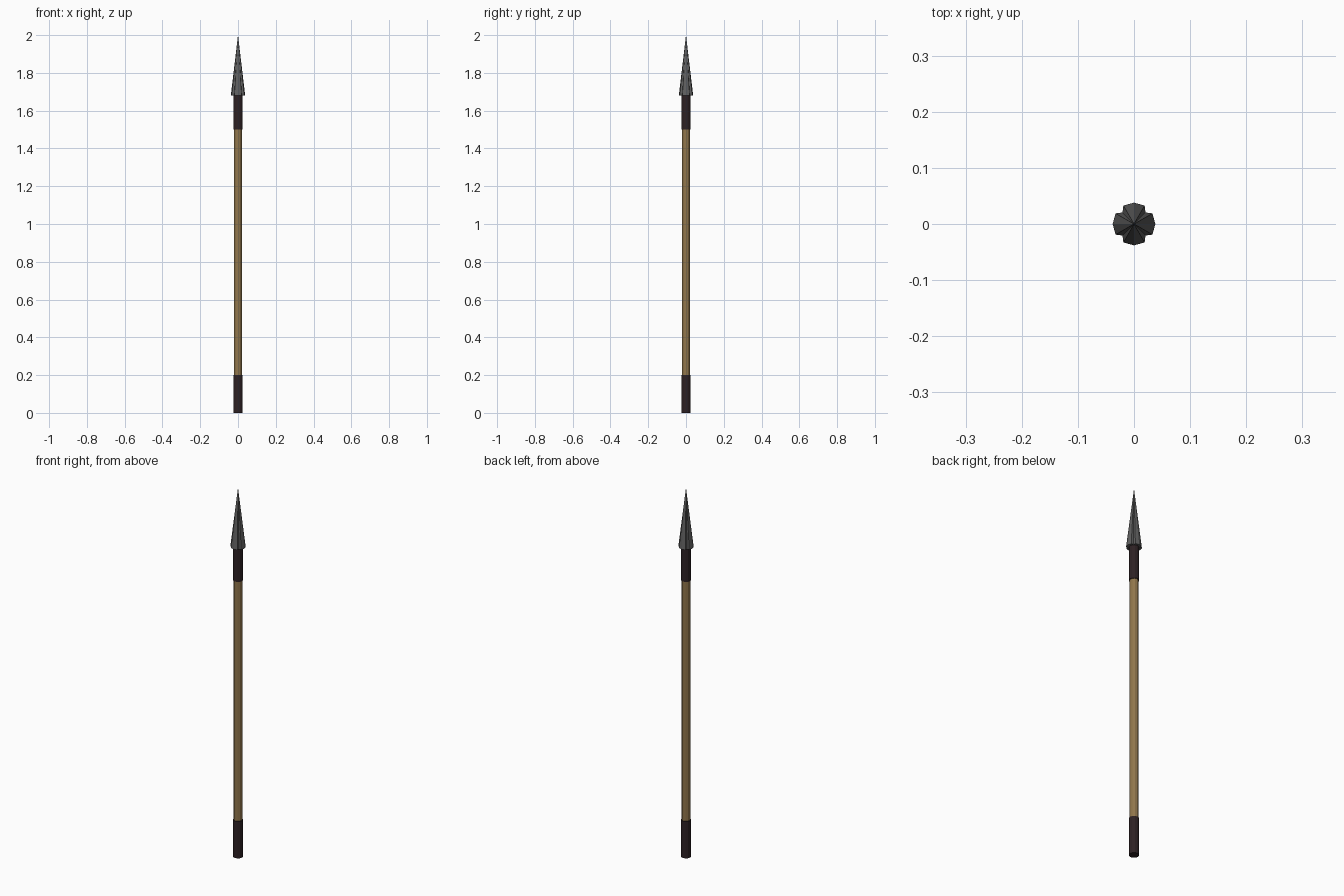
import bpy, bmesh, math

if "Cube" in bpy.data.objects:
    bpy.data.objects.remove(bpy.data.objects["Cube"])


def material(name, rgb):
    m = bpy.data.materials.new(name)
    m.diffuse_color = (*rgb, 1)
    m.use_nodes = True
    m.node_tree.nodes["Principled BSDF"].inputs["Base Color"].default_value = m.diffuse_color
    return m


wood = material("wood", (0.28, 0.18, 0.07))
leather = material("dark leather", (0.026, 0.015, 0.017))
steel = material("dark steel", (0.115, 0.115, 0.115))


def rod(name, radius, z0, z1, mat):
    bpy.ops.mesh.primitive_cylinder_add(vertices=12, radius=radius, depth=z1 - z0,
                                        location=(0, 0, (z0 + z1) / 2))
    ob = bpy.context.object
    ob.name = name
    ob.data.materials.append(mat)
    return ob


# Wooden shaft and the two wrapped grips
rod("shaft", 0.021, 0.1, 1.6, wood)
rod("butt_wrap", 0.025, 0.0, 0.2, leather)
rod("neck_wrap", 0.025, 1.5, 1.69, leather)

# Fluted spearhead: a cone with four grooves between rounded lobes
bm = bmesh.new()
ring = []
for k in range(4):
    for offset, r in ((-30, 0.038), (0, 0.038), (30, 0.038), (45, 0.029)):
        a = math.radians(90 * k + offset)
        ring.append(bm.verts.new((r * math.cos(a), r * math.sin(a), 1.68)))
tip = bm.verts.new((0, 0, 2.0))
for i, v in enumerate(ring):
    bm.faces.new((v, ring[(i + 1) % len(ring)], tip))
bm.faces.new(ring[::-1])
mesh = bpy.data.meshes.new("spearhead")
bm.to_mesh(mesh)
bm.free()
mesh.materials.append(steel)
bpy.context.collection.objects.link(bpy.data.objects.new("spearhead", mesh))
